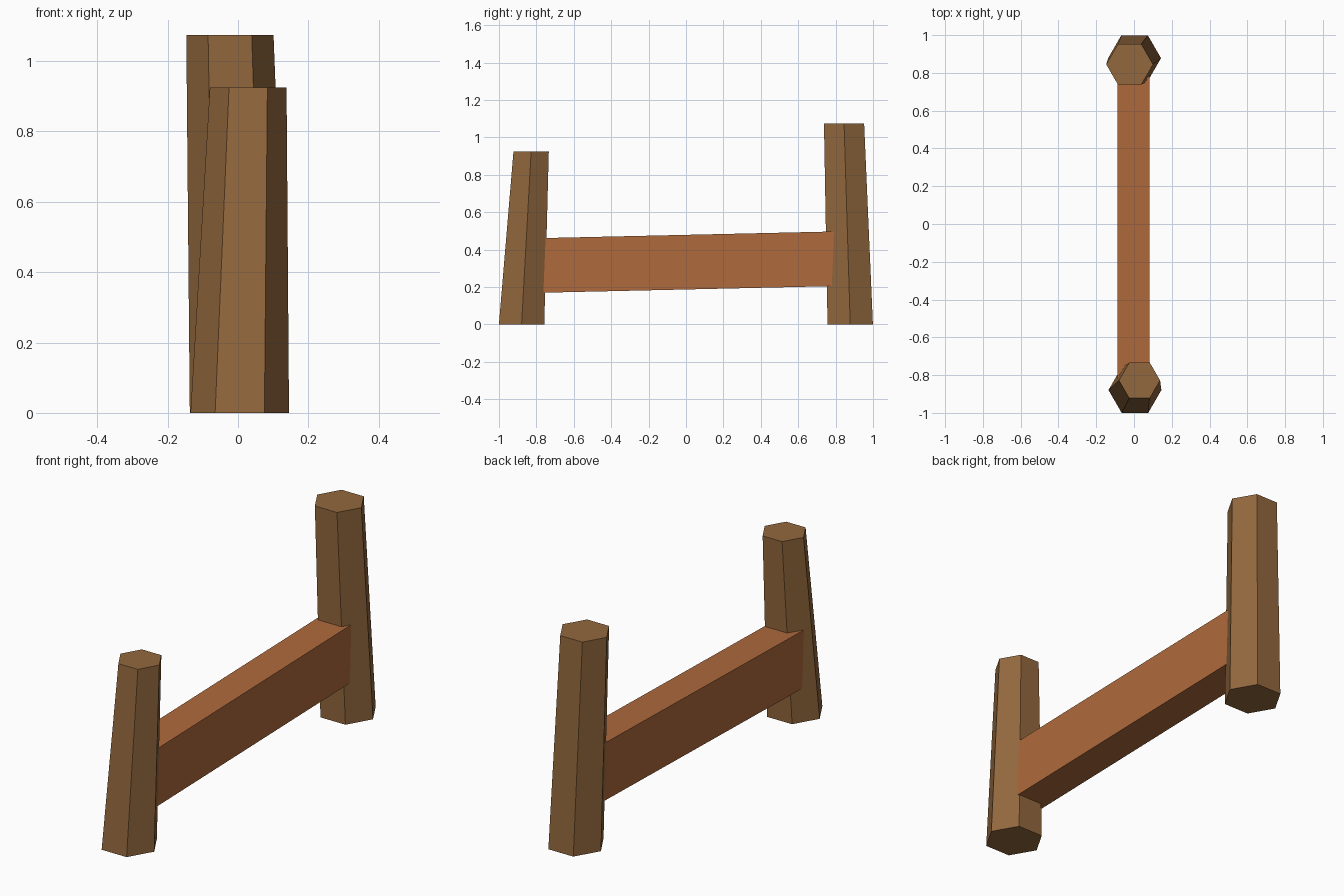
import bpy
import bmesh
import math
from mathutils import Vector

if "Cube" in bpy.data.objects:
    bpy.data.objects.remove(bpy.data.objects["Cube"])


def material(name, color):
    m = bpy.data.materials.new(name)
    m.diffuse_color = (*color, 1.0)
    m.use_nodes = True
    m.node_tree.nodes["Principled BSDF"].inputs["Base Color"].default_value = m.diffuse_color
    return m


post_wood = material("dark brown wood", (0.29, 0.138, 0.047))
rail_wood = material("reddish brown wood", (0.43, 0.143, 0.045))


def loft(name, rings, mat):
    """Closed solid joining two rings of points, with flat end caps."""
    bm = bmesh.new()
    a, b = [[bm.verts.new(p) for p in ring] for ring in rings]
    n = len(a)
    for i in range(n):
        j = (i + 1) % n
        bm.faces.new((a[i], a[j], b[j], b[i]))
    bm.faces.new(a[::-1])
    bm.faces.new(b)
    bmesh.ops.recalc_face_normals(bm, faces=bm.faces[:])
    mesh = bpy.data.meshes.new(name)
    bm.to_mesh(mesh)
    bm.free()
    mesh.materials.append(mat)
    obj = bpy.data.objects.new(name, mesh)
    bpy.context.collection.objects.link(obj)
    return obj


def hexagon(x, y, z, r):
    return [Vector((x + r * math.cos(k * math.pi / 3),
                    y + r * math.sin(k * math.pi / 3), z)) for k in range(6)]


def rail_section(y):
    # the rail climbs slightly towards the back
    z = 0.333 + 0.0227 * y
    return [(-0.003 + sx * 0.085, y, z + sz * 0.146)
            for sx, sz in ((-1, -1), (1, -1), (1, 1), (-1, 1))]


# Leaning, tapered six-sided posts
loft("front_post", (hexagon(0.005, -0.879, 0, 0.140),
                    hexagon(0.029, -0.828, 0.925, 0.109)), post_wood)
loft("back_post", (hexagon(0.003, 0.878, 0, 0.140),
                   hexagon(-0.023, 0.845, 1.075, 0.124)), post_wood)

# Rail running into both posts
loft("rail", (rail_section(-0.86), rail_section(0.86)), rail_wood)
